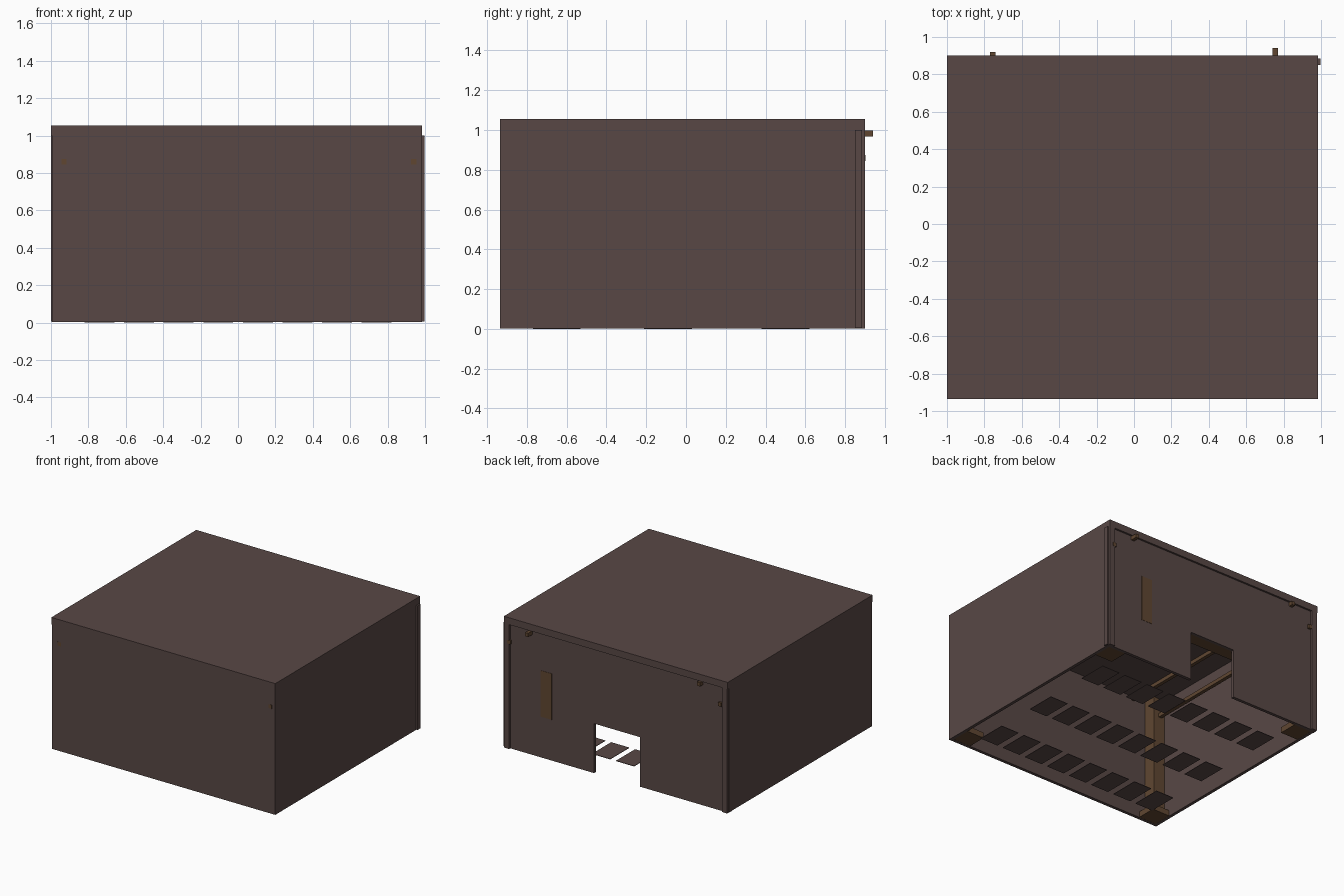
import bpy

if "Cube" in bpy.data.objects:
    bpy.data.objects.remove(bpy.data.objects["Cube"])


def material(name, rgb):
    m = bpy.data.materials.new(name)
    m.diffuse_color = (*rgb, 1)
    m.use_nodes = True
    m.node_tree.nodes["Principled BSDF"].inputs["Base Color"].default_value = m.diffuse_color
    return m


DARK = material("dark umber", (0.098, 0.064, 0.060))
WOOD = material("brown timber", (0.115, 0.062, 0.031))


def box(name, x, y, z, mat=DARK):
    """Axis-aligned box from (min, max) pairs."""
    bpy.ops.mesh.primitive_cube_add(size=1)
    o = bpy.context.object
    o.name = name
    o.location = [(a + b) / 2 for a, b in (x, y, z)]
    o.scale = [b - a for a, b in (x, y, z)]
    o.data.materials.append(mat)
    return o


L, R = -0.995, 0.985      # outer faces of the side walls
F, B = -0.935, 0.90       # front and back edges
T = 0.025                 # wall thickness
BACK = 0.885              # recessed back wall face

# Roof slab and walls (open underneath)
box("roof", (-1.0, R), (F, B), (1.0, 1.055))
box("front_wall", (L, R), (F, F + T), (0.003, 1.0))
box("left_wall", (L, L + T), (F + T, B), (0.003, 1.0))
box("right_wall", (R - T, R), (F + T, B), (0.003, 1.0))

# Back wall around the doorway
box("back_wall_left", (L + T, -0.21), (BACK - T, BACK), (0.003, 1.0))
box("back_wall_right", (0.195, R - T), (BACK - T, BACK), (0.003, 1.0))
box("back_wall_over_door", (-0.21, 0.195), (BACK - T, BACK), (0.40, 1.0))
box("door_header", (-0.30, 0.28), (BACK - T - 0.10, BACK - T), (0.401, 0.46), WOOD)

# Upright trim strips on the sides and beside the back wall
box("right_trim", (R, 0.998), (0.85, 0.885), (0.005, 1.0))
box("left_trim", (-1.0, L), (0.85, 0.885), (0.005, 1.0))
for sx, name in ((-0.96, "left"), (0.95, "right")):
    box(name + "_back_trim", (sx - 0.012, sx + 0.012), (BACK, B), (0.003, 1.0))

# Corner posts with wider feet
for side, x0, dx in (("left", L + T, 1), ("right", R - T, -1)):
    for end, y0, dy in (("front", F + T, 1), ("back", BACK - T, -1)):
        for part, w, z in (("post", 0.10, (0.05, 1.0)), ("foot", 0.155, (0.004, 0.05))):
            box(f"{side}_{end}_{part}", sorted((x0, x0 + dx * w)),
                sorted((y0, y0 + dy * w)), z, WOOD)

# Long rods running front to back, ends poking through the back
for x, yend in ((-0.755, 0.92), (0.755, 0.94)):
    box("roof_rod", (x - 0.014, x + 0.014), (F + T, yend), (0.968, 0.998), WOOD)
for x in (-0.93, 0.94):
    box("side_rod", (x - 0.014, x + 0.014), (F - 0.001, B + 0.002), (0.845, 0.875), WOOD)

# Timber panel flush in the back wall
box("back_panel", (0.57, 0.67), (BACK - 0.004, BACK + 0.002), (0.33, 0.70), WOOD)

# Three rows of floor tiles
for y in (-0.65, -0.09, 0.50):
    for i in range(8):
        x = -0.74 + i * 0.2115
        box("floor_tile", (x - 0.08, x + 0.08), (y - 0.12, y + 0.12), (0.0, 0.004))
